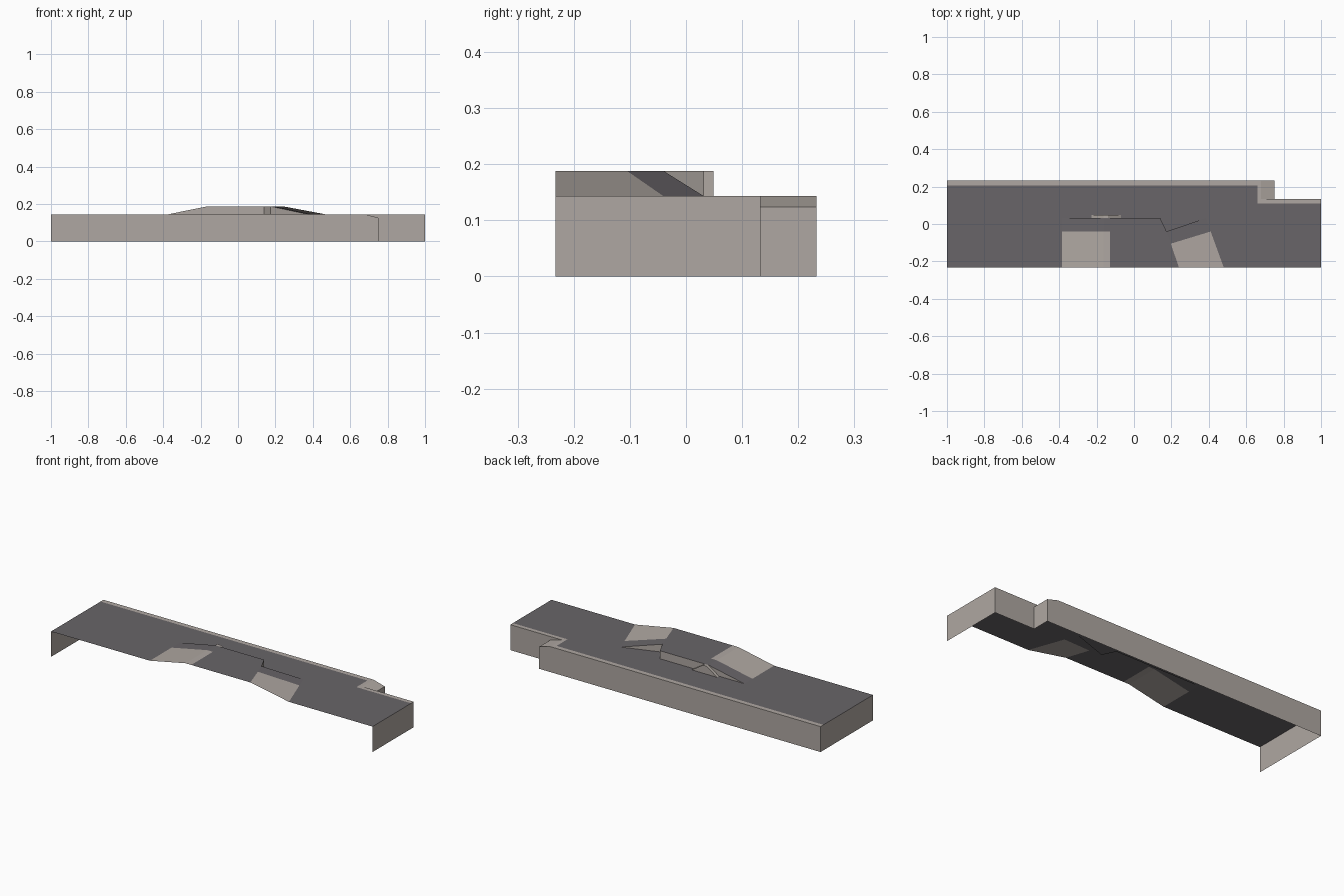
import bpy, bmesh
from mathutils import Vector

if "Cube" in bpy.data.objects:
    bpy.data.objects.remove(bpy.data.objects["Cube"])

LOW, HIGH, DIP = 0.143, 0.188, 0.124   # walkway, raised deck, dropped kerb
F, B = -0.233, 0.233                   # front and back edges

def material(name, rgb):
    m = bpy.data.materials.new(name)
    m.diffuse_color = (*rgb, 1)
    m.use_nodes = True
    m.node_tree.nodes["Principled BSDF"].inputs["Base Color"].default_value = m.diffuse_color
    return m

stone = material("pale_stone", (0.43, 0.39, 0.36))
paving = material("dark_paving", (0.14, 0.13, 0.14))

def panels(name, faces, mat):
    """Make one object from a list of polygons."""
    bm = bmesh.new()
    for pts in faces:
        bm.faces.new([bm.verts.new(p) for p in pts])
    bmesh.ops.remove_doubles(bm, verts=bm.verts, dist=1e-5)
    me = bpy.data.meshes.new(name)
    bm.to_mesh(me)
    bm.free()
    me.materials.append(mat)
    ob = bpy.data.objects.new(name, me)
    bpy.context.collection.objects.link(ob)
    return ob

def flat(pts, z):
    return [(x, y, z) for x, y in pts]

def wall(a, b, z0, z1):
    return [(*a, z0), (*b, z0), (*b, z1), (*a, z1)]

# Key plan points of the raised crossing
foot_l, crest_l, deck_l = -0.385, -0.163, -0.128
back, split = 0.032, -0.04
notch_a, notch_b = (0.14, back), (0.174, split)
crest_f, crest_m = (0.24, F), (0.197, -0.105)
foot_f, foot_m, foot_b = (0.48, F), (0.41, split), (0.385, back)

# Flat walkway around the raised crossing
panels("walkway", [flat([(-1, F), (foot_l, F), (foot_l, back), notch_a, notch_b,
                         foot_b, foot_m, foot_f, (1, F), (1, 0.11), (0.66, 0.11),
                         (0.66, 0.207), (-1, 0.207)][::1], LOW)], paving)

# Raised deck and the paved part of each ramp
deck = flat([(deck_l, F), crest_f, crest_m, notch_b, notch_a,
             (crest_l, back), (crest_l, split), (deck_l, split)], HIGH)
left_rest = [(foot_l, split, LOW), (crest_l, split, HIGH),
             (crest_l, back, HIGH), (foot_l, back, LOW)]
right_rest = [(*crest_m, HIGH), (*foot_m, LOW), (*foot_b, LOW), (*notch_b, HIGH)]
panels("raised_deck", [deck, left_rest, right_rest], paving)

# Pale driveway ramps
panels("left_ramp", [
    [(foot_l, F, LOW), (crest_l, F, HIGH), (crest_l, split, HIGH), (foot_l, split, LOW)],
    flat([(crest_l, F), (deck_l, F), (deck_l, split), (crest_l, split)], HIGH)], stone)
panels("right_ramp", [[(*crest_f, HIGH), (*foot_f, LOW), (*foot_m, LOW), (*crest_m, HIGH)]], stone)

# Upright sides behind the ramps and deck
panels("deck_sides", [
    [(crest_l, back, LOW), (foot_l, back, LOW), (crest_l, back, HIGH)],
    wall(notch_a, (crest_l, back), LOW, HIGH),
    wall(notch_b, notch_a, LOW, HIGH),
    [(*foot_b, LOW), (*notch_b, LOW), (*notch_b, HIGH)]], stone)

# Small wedge against the back of the deck
prof = [(-0.228, LOW), (-0.07, LOW), (-0.14, HIGH), (crest_l, HIGH)]
end = 0.049
wedge = [[(x, end, z) for x, z in reversed(prof)]]
for i in (1, 2, 3):
    (x0, z0), (x1, z1) = prof[i], prof[(i + 1) % 4]
    wedge.append([(x0, back, z0), (x0, end, z0), (x1, end, z1), (x1, back, z1)])
panels("back_wedge", wedge, stone)

# Kerb top with dropped end at the corner
s, c, k = 0.68, 0.75, 0.133
panels("kerb_top", [
    flat([(-1, 0.207), (0.66, 0.207), (0.66, k), (s, k), (s, B), (-1, B)], LOW),
    flat([(0.66, 0.11), (1, 0.11), (1, k), (s, k), (0.66, k)], LOW),
    [(s, k, LOW), (c, k, DIP), (c, B, DIP), (s, B, LOW)]], stone)

# Outer walls; front and underside stay open
panels("outer_walls", [
    wall((-1, B), (-1, F), 0, LOW),
    wall((1, F), (1, k), 0, LOW),
    wall((1, k), (c, k), 0, LOW),
    [(c, k, DIP), (s, k, LOW), (c, k, LOW)],
    wall((c, k), (c, B), 0, DIP),
    [(c, B, 0), (-1, B, 0), (-1, B, LOW), (s, B, LOW), (c, B, DIP)]], stone)
